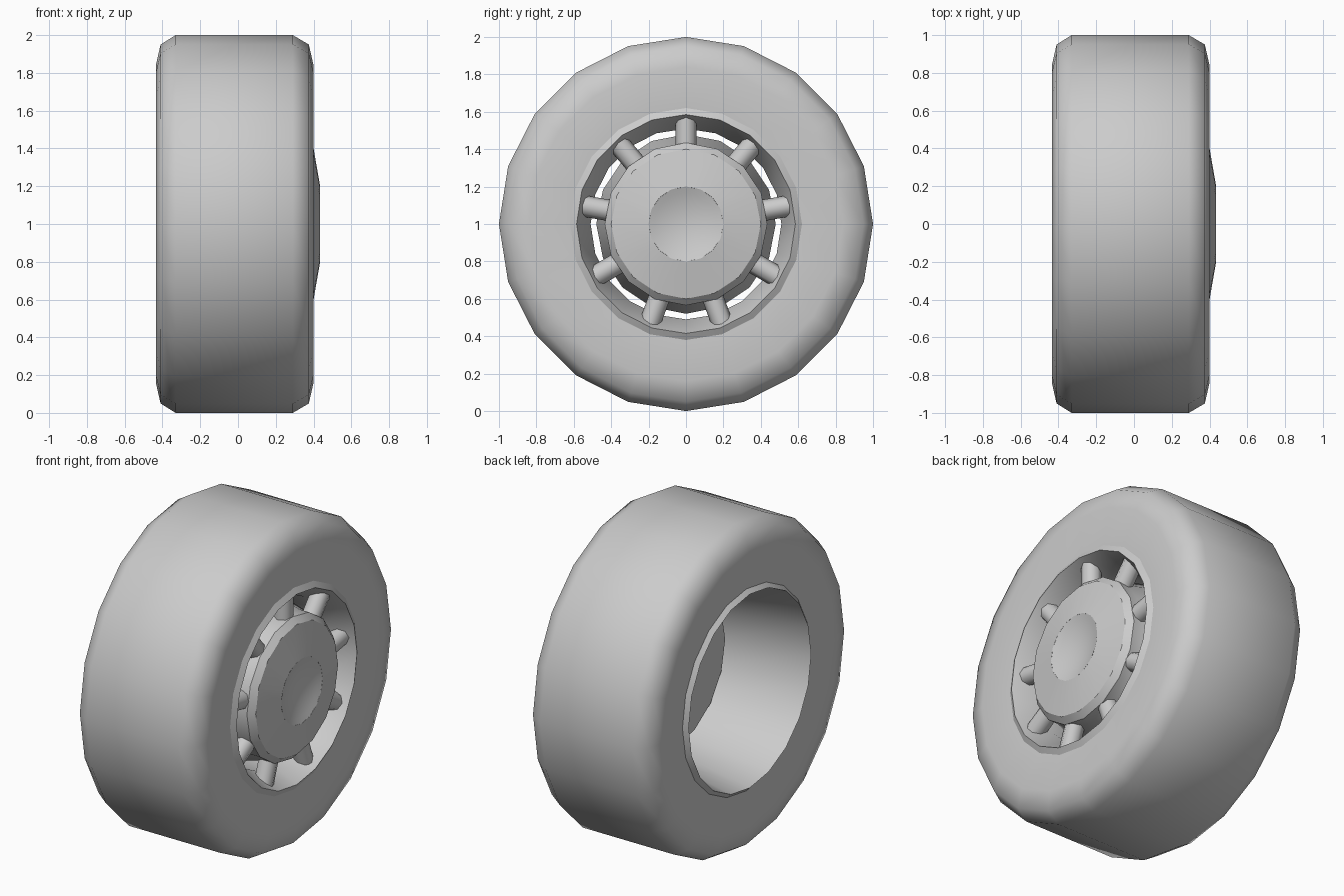
import bpy, bmesh, math
from mathutils import Matrix, Vector

if "Cube" in bpy.data.objects:
    bpy.data.objects.remove(bpy.data.objects["Cube"])

grey = bpy.data.materials.new("plain_grey")
grey.use_nodes = True
colour = (0.6, 0.6, 0.6, 1)
grey.diffuse_color = colour
grey.node_tree.nodes["Principled BSDF"].inputs["Base Color"].default_value = colour

AXLE = Vector((0, 0, 1))


def finish(name, bm, smooth_angle):
    """Turn a bmesh into a shaded, coloured object."""
    bmesh.ops.recalc_face_normals(bm, faces=bm.faces)
    mesh = bpy.data.meshes.new(name)
    bm.to_mesh(mesh)
    bm.free()
    mesh.materials.append(grey)
    obj = bpy.data.objects.new(name, mesh)
    bpy.context.collection.objects.link(obj)
    bpy.ops.object.select_all(action="DESELECT")
    obj.select_set(True)
    bpy.context.view_layer.objects.active = obj
    bpy.ops.object.shade_smooth_by_angle(angle=math.radians(smooth_angle))
    return obj


def revolve(name, profile, sides, smooth_angle, closed=True):
    """Spin (x, radius) points around the axle, starting at the top."""
    bm = bmesh.new()
    verts = [bm.verts.new((x, 0, AXLE.z + r)) for x, r in profile]
    edges = [bm.edges.new(pair) for pair in zip(verts, verts[1:])]
    if closed:
        edges.append(bm.edges.new((verts[-1], verts[0])))
    bmesh.ops.spin(bm, geom=verts + edges, cent=AXLE, axis=(1, 0, 0),
                   angle=math.tau, steps=sides)
    bmesh.ops.remove_doubles(bm, verts=bm.verts, dist=0.0005)
    return finish(name, bm, smooth_angle)


# Tyre with rounded shoulders
revolve("tyre", [(-0.41, 0.60), (-0.41, 0.62), (-0.435, 0.84), (-0.41, 0.95),
                 (-0.33, 1.0), (0.29, 1.0), (0.375, 0.95), (0.40, 0.84),
                 (0.38, 0.62), (0.38, 0.60)], 20, 60)

# Rim with a raised lip on both sides and a narrow waist
revolve("rim", [(-0.41, 0.62), (-0.435, 0.595), (0.08, 0.51), (0.24, 0.51),
                (0.40, 0.585), (0.38, 0.62)], 20, 35)

# Hub that widens toward its flat back
revolve("hub", [(0.07, 0), (0.07, 0.48), (0.12, 0.48), (0.30, 0.435),
                (0.365, 0.435), (0.40, 0.40), (0.435, 0.20), (0.37, 0.195),
                (0.37, 0)], 16, 30, closed=False)

# Shallow round dish in the middle of the hub
bowl = [(0.435 - 0.04 * (1 - (i / 6) ** 2), 0.2 * i / 6) for i in range(7)]
revolve("hub_dish", bowl + [(0.36, 0.2), (0.36, 0)], 32, 30, closed=False)

# Nine short spokes between hub and rim
bm = bmesh.new()
for i in range(9):
    place = (Matrix.Translation(AXLE)
             @ Matrix.Rotation(i * math.tau / 9, 4, "X")
             @ Matrix.Translation((0.31, 0, 0.495)))
    # a corner of each prism points along the axle
    bmesh.ops.create_cone(bm, cap_ends=True, segments=8, radius1=0.057,
                          radius2=0.057, depth=0.19, matrix=place)
finish("spokes", bm, 60)
